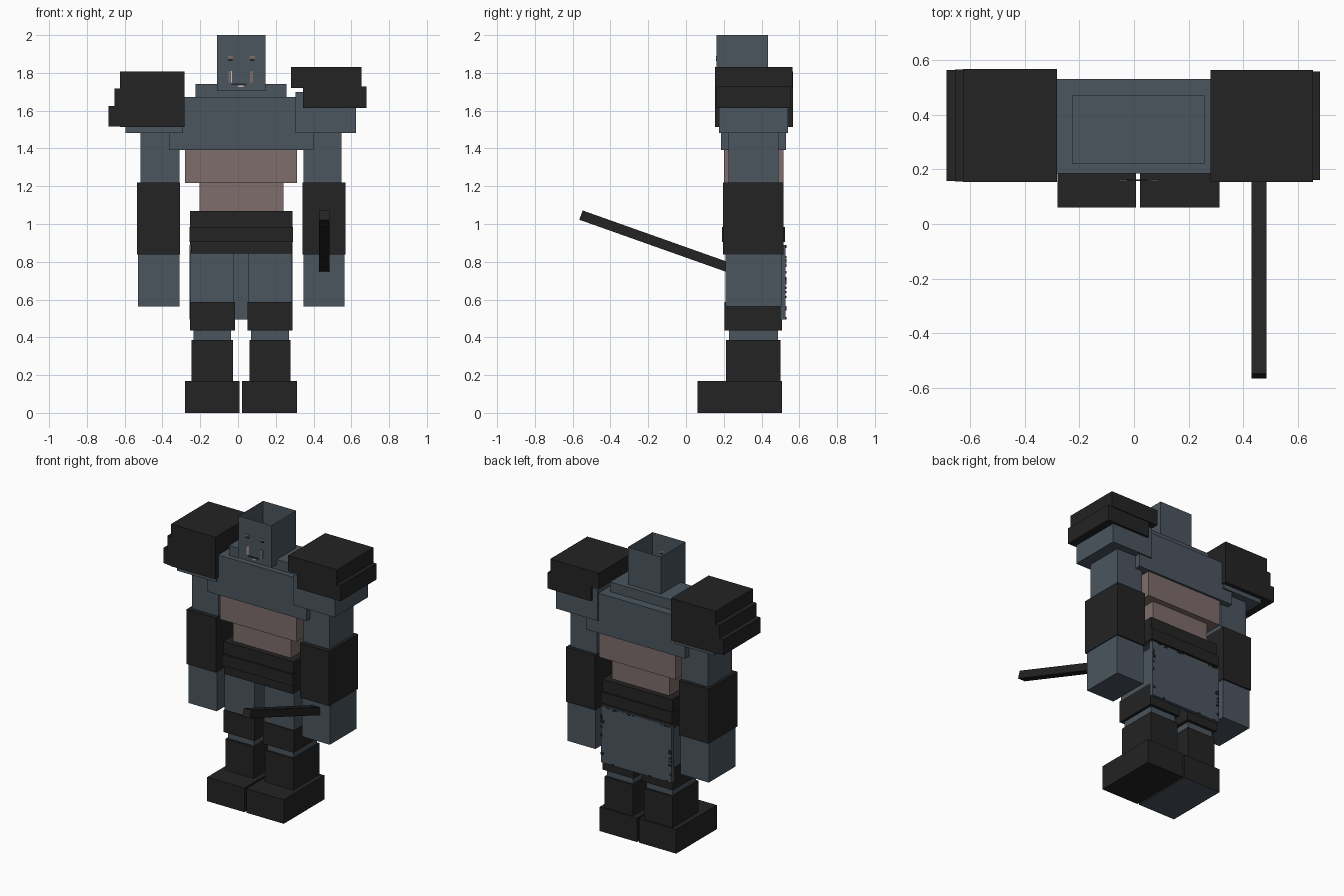
import bpy, bmesh, math, random
from mathutils import Matrix, Vector

if "Cube" in bpy.data.objects:
    bpy.data.objects.remove(bpy.data.objects["Cube"])

random.seed(4)


def material(name, rgb):
    m = bpy.data.materials.new(name)
    m.diffuse_color = (*rgb, 1)
    m.use_nodes = True
    m.node_tree.nodes["Principled BSDF"].inputs["Base Color"].default_value = m.diffuse_color
    return m


BLUE = material("slate blue", (0.069, 0.091, 0.114))
DARK = material("near black", (0.017, 0.017, 0.017))
BROWN = material("dusty brown", (0.205, 0.153, 0.147))
PALE = material("pale grey", (0.55, 0.55, 0.55))


def boxes(name, mat, *spans):
    """One object from boxes, each given as x0, x1, y0, y1, z0, z1."""
    bm = bmesh.new()
    for x0, x1, y0, y1, z0, z1 in spans:
        mid = Vector((x0 + x1, y0 + y1, z0 + z1)) / 2
        size = Matrix.Diagonal((x1 - x0, y1 - y0, z1 - z0, 1))
        bmesh.ops.create_cube(bm, size=1, matrix=Matrix.Translation(mid) @ size)
    mesh = bpy.data.meshes.new(name)
    bm.to_mesh(mesh)
    bm.free()
    mesh.materials.append(mat)
    ob = bpy.data.objects.new(name, mesh)
    bpy.context.collection.objects.link(ob)
    return ob


# Head: a tube without a lid or floor
head = boxes("head", BLUE, (-0.11, 0.145, 0.162, 0.435, 1.705, 2.0))
bm = bmesh.new()
bm.from_mesh(head.data)
caps = [f for f in bm.faces if abs(f.normal.z) > 0.9]
bmesh.ops.delete(bm, geom=caps, context='FACES_ONLY')
bm.to_mesh(head.data)
bm.free()

# Face details as thin plates
F0, F1 = 0.158, 0.163
boxes("eyes", DARK, *[(x - 0.012, x + 0.012, F0, F1, 1.863, 1.873) for x in (-0.04, 0.075)])
boxes("eyelids", BROWN, *[(x - 0.014, x + 0.014, F0, F1, 1.875, 1.89) for x in (-0.04, 0.075)])
boxes("cheek_marks", BROWN, (-0.05, -0.039, F0, F1, 1.75, 1.81), (0.063, 0.08, F0, F1, 1.75, 1.81))
boxes("cheek_edge", PALE, (-0.037, -0.031, F0, F1, 1.75, 1.81))
boxes("mouth", DARK, (-0.035, 0.045, F0, F1, 1.736, 1.744))
boxes("chin_mark", PALE, (0.0, 0.03, F0, F1, 1.726, 1.734))

# Torso
boxes("collar", BLUE, (-0.225, 0.258, 0.22, 0.47, 1.66, 1.74))
boxes("chest", BLUE, (-0.365, 0.40, 0.185, 0.53, 1.393, 1.672))
boxes("ribs", BROWN, (-0.28, 0.312, 0.2, 0.515, 1.218, 1.395))
boxes("waist", BROWN, (-0.205, 0.24, 0.24, 0.475, 1.06, 1.22))
boxes("belt", DARK, (-0.253, 0.288, 0.203, 0.513, 0.89, 1.07),
      (-0.258, 0.292, 0.19, 0.523, 0.905, 0.985),
      (-0.25, 0.285, 0.2, 0.515, 0.845, 0.9))

# Shoulders and stepped pads
boxes("left_shoulder", BLUE, (-0.595, -0.29, 0.176, 0.54, 1.482, 1.67))
boxes("right_shoulder", BLUE, (0.305, 0.625, 0.176, 0.54, 1.482, 1.70))
boxes("left_shoulder_pad", DARK,
      (-0.625, -0.282, 0.153, 0.567, 1.513, 1.808),
      (-0.655, -0.29, 0.155, 0.565, 1.515, 1.717),
      (-0.685, -0.30, 0.157, 0.563, 1.517, 1.625))
boxes("right_shoulder_pad", DARK,
      (0.28, 0.655, 0.154, 0.563, 1.72, 1.83),
      (0.345, 0.68, 0.16, 0.557, 1.615, 1.727))

# Arms
for side, x0, x1 in (("left", -0.535, -0.306), ("right", 0.342, 0.568)):
    up = (x0 + 0.02, x1 - 0.004) if side == "left" else (x0 + 0.004, x1 - 0.02)
    boxes(side + "_upper_arm", BLUE, (*up, 0.225, 0.49, 1.2, 1.5))
    boxes(side + "_arm_guard", DARK, (x0, x1, 0.196, 0.515, 0.838, 1.22))
    boxes(side + "_hand", BLUE, (x0 + 0.005, x1 - 0.005, 0.21, 0.505, 0.562, 0.85))

# Rod held in the right hand, sloping up towards the front
tilt = math.atan2(0.272, 0.767)
rod = boxes("rod", DARK, (-0.028, 0.028, 0, 0.92, -0.026, 0.026))
rod.matrix_world = Matrix.Translation((0.457, -0.556, 1.047)) @ Matrix.Rotation(-tilt, 4, 'X')

# Legs and boots
for side, x0, x1 in (("left", -0.255, -0.017), ("right", 0.05, 0.289)):
    boxes(side + "_thigh", BLUE, (x0 + 0.004, x1 - 0.004, 0.212, 0.502, 0.57, 0.86))
    boxes(side + "_knee_guard", DARK, (x0, x1, 0.204, 0.508, 0.435, 0.588))
    boxes(side + "_shin", BLUE, (x0 + 0.02, x1 - 0.02, 0.227, 0.487, 0.37, 0.45))
    boxes(side + "_boot_shaft", DARK, (x0 + 0.01, x1 - 0.01, 0.212, 0.5, 0.16, 0.387))
for side, x0, x1 in (("left", -0.28, 0.008), ("right", 0.022, 0.312)):
    foot = boxes(side + "_foot", DARK, (x0, x1, 0.06, 0.508, 0, 0.168))
    if side == "left":
        foot.data.materials.append(BLUE)
        for p in foot.data.polygons:
            p.material_index = int(p.normal.z < -0.9)

# Back flap with a ragged dark border
X0, X1, Z0, Z1 = -0.258, 0.289, 0.495, 0.89
boxes("back_flap", BLUE, (X0, X1, 0.503, 0.528, Z0, Z1))
nicks = []
for i in range(28):
    w, h = random.uniform(0.008, 0.03), random.uniform(0.008, 0.02)
    if i % 2:
        x = random.uniform(X0, X1 - w)
        z = random.choice((Z0, Z1 - h))
    else:
        x = random.choice((X0, X1 - w))
        z = random.uniform(Z0, Z1 - h)
    nicks.append((x, x + w, 0.526, 0.531, z, z + h))
boxes("flap_nicks", DARK, *nicks)
